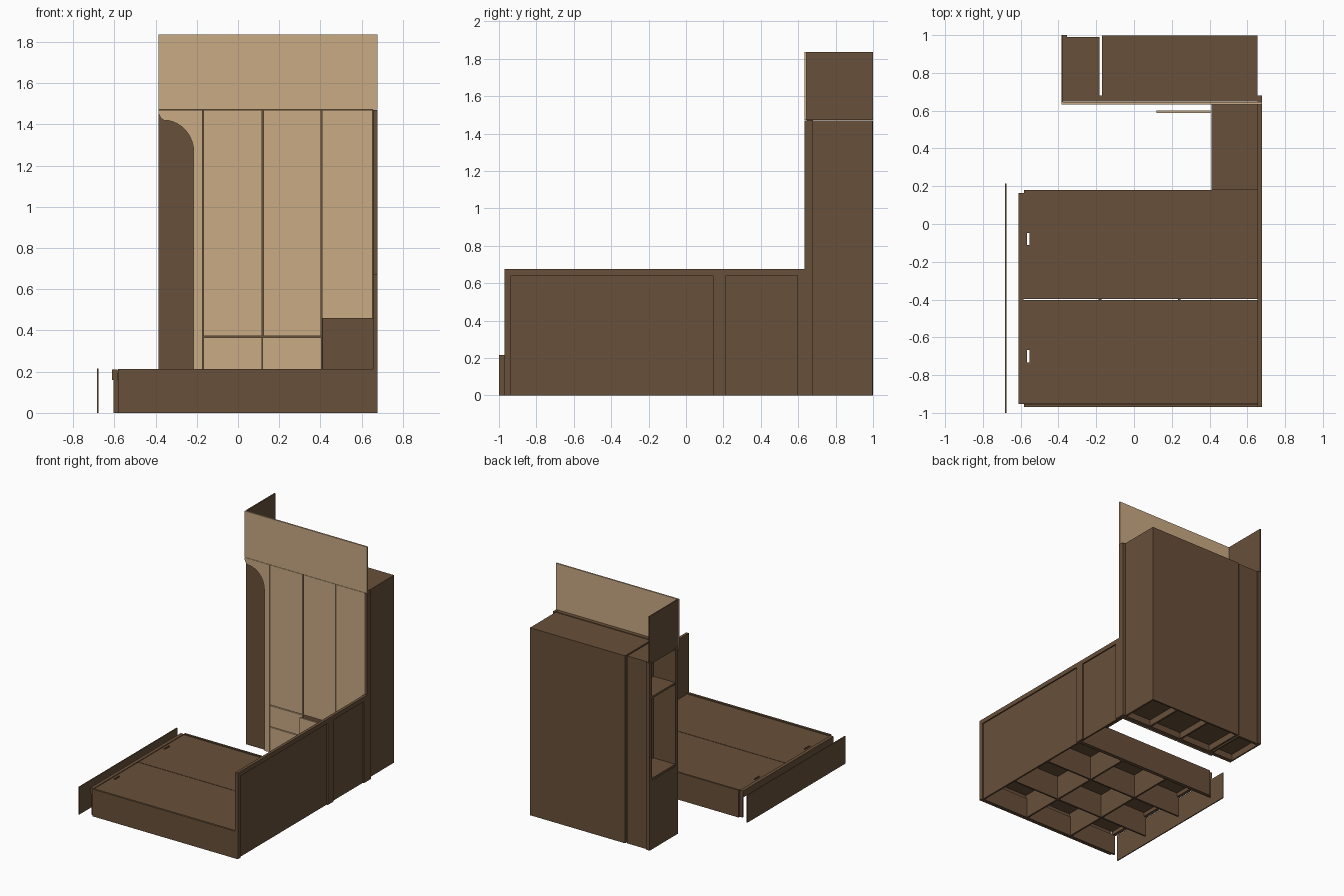
import bpy, bmesh, math

cube = bpy.data.objects.get("Cube")
if cube:
    bpy.data.objects.remove(cube, do_unlink=True)


def material(name, rgb):
    m = bpy.data.materials.new(name)
    m.use_nodes = True
    m.diffuse_color = (*rgb, 1)
    m.node_tree.nodes["Principled BSDF"].inputs["Base Color"].default_value = (*rgb, 1)
    return m


BROWN = material("dark wood", (0.138, 0.08, 0.041))
TAN = material("light wood", (0.584, 0.406, 0.23))


def finish(name, bm, mat):
    bmesh.ops.recalc_face_normals(bm, faces=bm.faces)
    mesh = bpy.data.meshes.new(name)
    bm.to_mesh(mesh)
    bm.free()
    mesh.materials.append(mat)
    obj = bpy.data.objects.new(name, mesh)
    bpy.context.collection.objects.link(obj)
    return obj


def board(name, x, y, z, mat=BROWN):
    """Box from (min, max) ranges."""
    bm = bmesh.new()
    bmesh.ops.create_cube(bm, size=1)
    for v in bm.verts:
        v.co = [(r[0] + r[1]) / 2 + c * (r[1] - r[0]) for r, c in zip((x, y, z), v.co)]
    return finish(name, bm, mat)


def front_profile(name, points, y, mat):
    """Outline in x and z, given thickness along y."""
    bm = bmesh.new()
    face = bm.faces.new([bm.verts.new((px, y[0], pz)) for px, pz in points])
    new = bmesh.ops.extrude_face_region(bm, geom=[face])["geom"]
    verts = [g for g in new if isinstance(g, bmesh.types.BMVert)]
    bmesh.ops.translate(bm, verts=verts, vec=(0, y[1] - y[0], 0))
    return finish(name, bm, mat)


# Bed frame
RIGHT, LEFT, RIM = 0.655, -0.605, 0.213
FRONT, BACK = -0.97, 0.18
board("bed_front_board", (-0.583, RIGHT), (FRONT, -0.953), (0, RIM))
board("bed_back_board", (-0.583, RIGHT), (0.165, BACK), (0, RIM))
board("bed_left_rail", (-0.612, -0.585), (-0.953, 0.165), (0.16, RIM - 0.002))
board("bed_drawer_front", (-0.684, -0.676), (-1, 0.215), (0, 0.215))

# Bed dividers under the platform
for i, y in enumerate((-0.945, -0.59, -0.21, 0.158)):
    board(f"bed_cross_divider_{i}", (LEFT, RIGHT), (y - 0.007, y + 0.007), (0, 0.16 if i in (0, 3) else 0.19))
for i, x in enumerate((-0.18, 0.24)):
    board(f"bed_long_divider_{i}", (x - 0.007, x + 0.007), (-0.95, 0.165), (0, 0.19))

# Two lift-up platform boards with finger slots
for i, (y, slot) in enumerate((((-0.95, -0.402), -0.70), ((-0.398, 0.163), -0.08))):
    plate = board(f"bed_platform_{i}", (LEFT, RIGHT), y, (0.19, 0.206))
    cutter = board("slot_cutter", (-0.566, -0.553), (slot - 0.032, slot + 0.032), (0.1, 0.3))
    cutter.hide_render = True
    mod = plate.modifiers.new("slot", "BOOLEAN")
    mod.operation, mod.object, mod.solver = "DIFFERENCE", cutter, "EXACT"
    bpy.context.view_layer.objects.active = plate
    bpy.ops.object.modifier_apply(modifier=mod.name)
    bpy.data.objects.remove(cutter, do_unlink=True)

# Tall side panel with two inset fields
OUT, TOP, WALL = 0.678, 0.675, 0.633
board("side_panel_core", (RIGHT, 0.668), (FRONT, WALL), (0, TOP))
board("side_panel_top_rail", (0.668, OUT), (FRONT, WALL), (0.64, TOP))
for i, y in enumerate(((FRONT, -0.935), (0.145, 0.213), (0.595, WALL))):
    board(f"side_panel_stile_{i}", (0.668, OUT), y, (0, 0.64))

# Bedside box, open underneath
board("bedside_top", (0.41, RIGHT), (BACK, WALL), (0.445, 0.46))
board("bedside_front", (0.41, RIGHT), (BACK, 0.193), (0.205, 0.445))
board("bedside_side", (0.41, 0.422), (0.193, WALL), (0.205, 0.445))

# Wardrobe carcass
H, X0, XD, X1 = 1.47, -0.385, -0.17, 0.655
Y0, Y1 = 0.68, 0.985
board("wardrobe_front_frame", (X0, X1), (0.648, Y0), (0, H + 0.005))
board("wardrobe_right_post", (X1, OUT), (WALL, Y0), (0, H))
board("wardrobe_right_side", (X1 - 0.015, X1), (Y0, Y1), (0, H))
board("wardrobe_inner_side", (XD, XD + 0.015), (Y0, Y1), (0, H))
board("wardrobe_top", (XD, X1), (Y0, Y1), (H - 0.015, H))
board("wardrobe_bottom", (XD, X1), (Y0, Y1), (0.05, 0.065))
board("wardrobe_back", (XD, X1), (Y1, 0.998), (0, H))
for i, x in enumerate((0.41, 0.12)):
    board(f"wardrobe_plinth_{i}", (x - 0.007, x + 0.007), (Y0, Y1), (0, 0.05))

# Open side shelves
XN = -0.183
board("shelf_unit_inner_side", (XN - 0.012, XN), (Y0, Y1), (0, H))
board("shelf_unit_back", (X0, XN), (Y1 - 0.015, 0.99), (0, H))
board("shelf_unit_corner_strip", (X0, -0.355), (0.99, 1), (0, H))
board("shelf_unit_closed_base", (X0, X0 + 0.012), (Y0, Y1), (0, 0.54))
for i, z in enumerate((0.05, 0.54, 1.18, H - 0.015)):
    board(f"shelf_{i}", (X0 + 0.003, XN), (Y0, Y1), (z, z + 0.015))

# Upper fascia and its return
FACE = (WALL, 0.645)
board("upper_fascia", (X0, OUT), FACE, (H + 0.002, 1.835), TAN)
board("upper_side_return", (X0, X0 + 0.01), (0.645, 1), (H + 0.002, 1.835))

# Left front panel with rounded cut-out
arc = [(-0.36 + 0.145 * math.cos(a), 1.265 + 0.155 * math.sin(a))
       for a in (math.radians(90 * i / 10) for i in range(11))]
outline = [(X0, H), (XD - 0.002, H), (XD - 0.002, 0), (-0.215, 0)] + arc
outline += [(-0.375, 1.43), (X0, 1.45)]
front_profile("curved_front_panel", outline, FACE, TAN)

# Doors and drawers
G = 0.003
columns = ((XD, 0.12), (0.12, 0.405), (0.405, X1))
for i, (a, b) in enumerate(columns):
    low = 0 if i == 2 else 0.37 + G
    board(f"door_{i}", (a + G, b - G), FACE, (low, H), TAN)
for i, (a, b) in enumerate(columns[:2]):
    board(f"lower_drawer_{i}", (a + G, b - G), FACE, (0, 0.197), TAN)
board("upper_drawer_closed", (XD + G, 0.12 - G), FACE, (0.203, 0.367), TAN)
board("upper_drawer_pulled_out", (0.12, 0.405), (0.588, 0.6), (0.203, 0.367), TAN)
